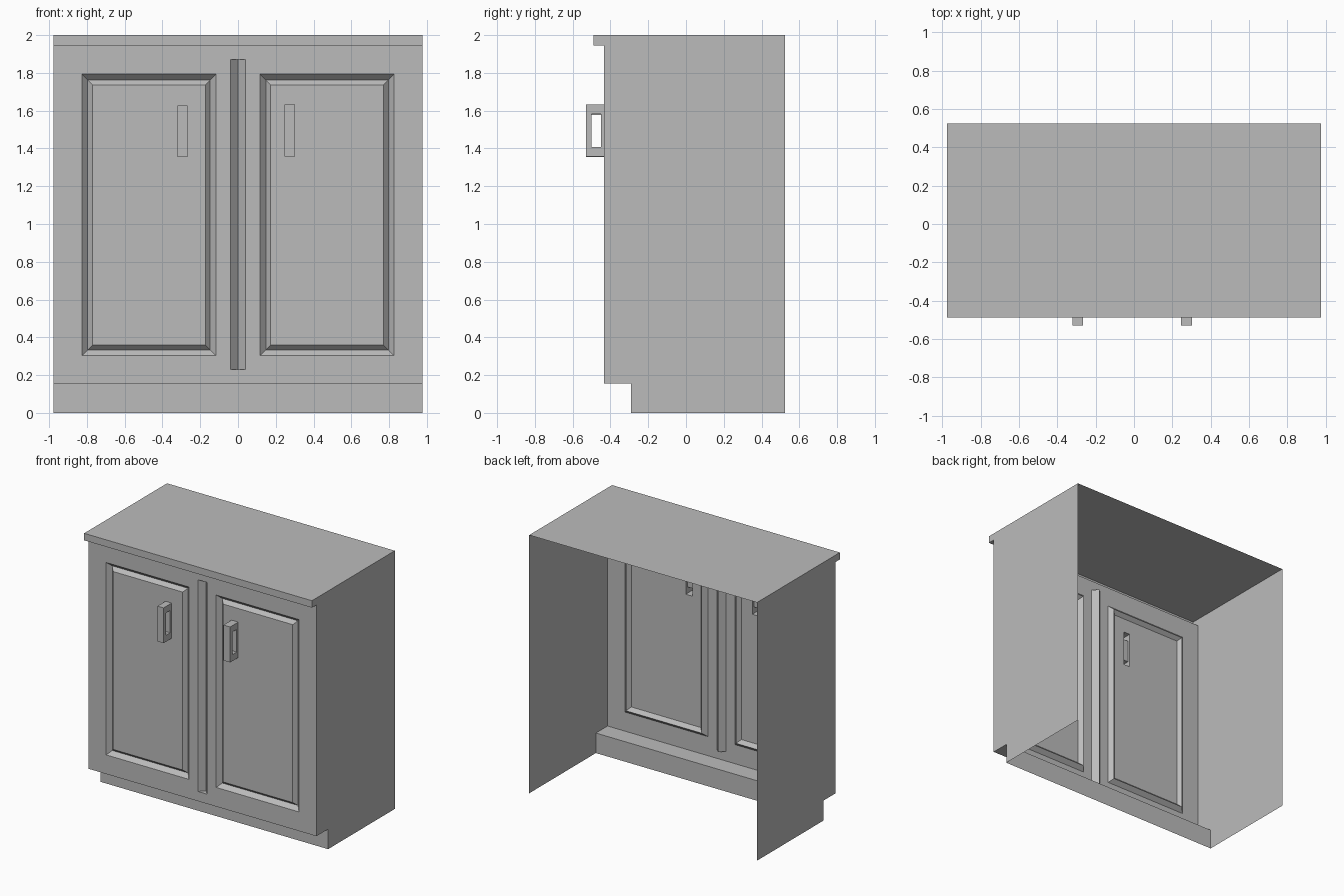
import bpy, bmesh

cube = bpy.data.objects.get("Cube")
if cube:
    bpy.data.objects.remove(cube, do_unlink=True)

grey = bpy.data.materials.new("plain_grey")
grey.use_nodes = True
colour = (0.5, 0.5, 0.5, 1)
grey.diffuse_color = colour
grey.node_tree.nodes["Principled BSDF"].inputs["Base Color"].default_value = colour

# Main dimensions
HALF_W, FACE_Y, BACK_Y, LIP_Y, TOE_Y = 0.976, -0.434, 0.525, -0.489, -0.291
TOP_Z, LIP_Z, TOE_Z = 2.0, 1.946, 0.155
DOOR = (0.117, 0.826, 0.303, 1.793)      # x0, x1, z0, z1
DIVIDER = (0.04, 0.23, 1.87)             # half width, z0, z1
GROOVE_W, GROOVE_D, PANEL_IN = 0.03, 0.032, 0.056
PANEL_Y = FACE_Y + 0.004


def build(name, faces):
    """Make one welded flat-shaded sheet object from a list of faces."""
    bm = bmesh.new()
    for points in faces:
        bm.faces.new([bm.verts.new(p) for p in points])
    bmesh.ops.remove_doubles(bm, verts=bm.verts, dist=1e-5)
    mesh = bpy.data.meshes.new(name)
    bm.to_mesh(mesh)
    bm.free()
    mesh.materials.append(grey)
    obj = bpy.data.objects.new(name, mesh)
    bpy.context.collection.objects.link(obj)
    return obj


def rect(x0, x1, z0, z1, y):
    return [(x0, y, z0), (x1, y, z0), (x1, y, z1), (x0, y, z1)]


def inset(r, d, y):
    (x0, _, z0), (x1, _, z1) = r[0], r[2]
    return rect(x0 + d, x1 - d, z0 + d, z1 - d, y)


def bridge(a, b):
    """Four quads joining two matching four-point loops."""
    return [[a[i], a[(i + 1) % 4], b[(i + 1) % 4], b[i]] for i in range(4)]


def sweep(path, x0, x1):
    """Quads that sweep a (y, z) path across x."""
    return [[(x0, *p), (x1, *p), (x1, *q), (x0, *q)] for p, q in zip(path, path[1:])]


# Side panels, stepped at the toe space and the top lip
outline = [(BACK_Y, 0), (TOE_Y, 0), (TOE_Y, TOE_Z), (FACE_Y, TOE_Z), (FACE_Y, LIP_Z),
           (LIP_Y, LIP_Z), (LIP_Y, TOP_Z), (BACK_Y, TOP_Z)]
for name, x in (("right_side", -HALF_W), ("left_side", HALF_W)):
    side = [(x, *p) for p in outline]
    build(name, [side[::-1] if x < 0 else side])

# Worktop with front lip, and toe board with its ledge
build("worktop", sweep(outline[4:][::-1], HALF_W, -HALF_W))
build("toe_board", sweep(outline[1:4], -HALF_W, HALF_W))

# Face frame: columns with openings for the doors and divider
dx0, dx1, dz0, dz1 = DOOR
dw, vz0, vz1 = DIVIDER
columns = [(-HALF_W, -dx1, None), (-dx1, -dx0, (dz0, dz1)), (-dx0, -dw, None),
           (-dw, dw, (vz0, vz1)), (dw, dx0, None), (dx0, dx1, (dz0, dz1)),
           (dx1, HALF_W, None)]
frame = []
for x0, x1, hole in columns:
    spans = [(TOE_Z, hole[0]), (hole[1], LIP_Z)] if hole else [(TOE_Z, LIP_Z)]
    frame += [rect(x0, x1, a, b, FACE_Y) for a, b in spans]
build("face_frame", frame)

# V-shaped groove between the doors, closed at both ends
ridge_y = FACE_Y + 0.042
vee = [(-dw, FACE_Y), (0, ridge_y), (dw, FACE_Y)]
groove = [[(*p, vz0), (*q, vz0), (*q, vz1), (*p, vz1)] for p, q in zip(vee, vee[1:])]
groove += [[(*p, vz0) for p in vee[::-1]], [(*p, vz1) for p in vee]]
build("divider_groove", groove)

# Doors: V moulding, flat panel, and a handle that is open behind
for name, x0, x1, hx0, hx1, hz0, hz1 in (
        ("right", -dx1, -dx0, -0.32, -0.267, 1.354, 1.627),
        ("left", dx0, dx1, 0.246, 0.303, 1.357, 1.632)):
    outer = rect(x0, x1, dz0, dz1, FACE_Y)
    valley = inset(outer, GROOVE_W, FACE_Y + GROOVE_D)
    panel = inset(outer, PANEL_IN, PANEL_Y)
    opening = rect(hx0, hx1, hz0, hz1, PANEL_Y)
    build(name + "_door", bridge(outer, valley) + bridge(valley, panel)
          + bridge(panel, opening))

    shell = [(PANEL_Y, hz0), (-0.529, hz0), (-0.529, hz1), (PANEL_Y, hz1)]
    slot = [(-0.449, hz0 + 0.05), (-0.5, hz0 + 0.05),
            (-0.5, hz1 - 0.05), (-0.449, hz1 - 0.05)]
    faces = sweep(shell, hx0, hx1) + sweep(slot[::-1] + slot[-1:], hx1, hx0)[:3]
    faces += sweep([slot[0], slot[3]], hx0, hx1)
    for x in (hx0, hx1):
        ring = bridge([(x, *p) for p in shell], [(x, *p) for p in slot])
        faces += [f[::-1] for f in ring] if x == hx0 else ring
    build(name + "_handle", faces)
